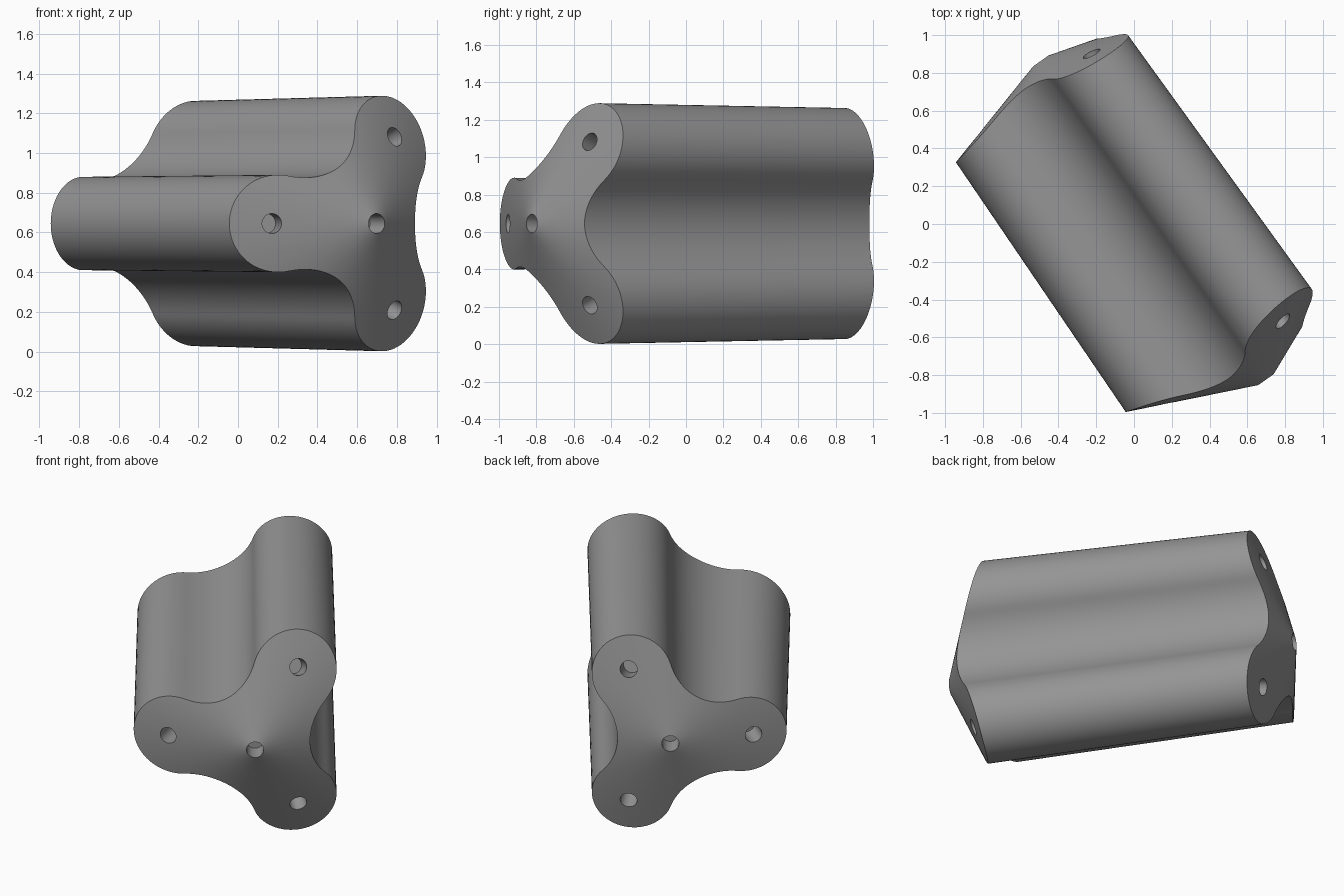
import bpy, bmesh, math
from mathutils import Vector, Matrix

cube = bpy.data.objects.get("Cube")
if cube:
    bpy.data.objects.remove(cube, do_unlink=True)

# Body frame: across, up, and along the slanted main axis
ALONG = Vector((0.577, -0.817, 0)).normalized()
ACROSS = Vector((0.817, 0.577, 0)).normalized()
UP = Vector((0, 0, 1))
CENTRE = ACROSS * 0.095 + UP * 0.645

LOBE_DIST, LOBE_R = 0.46, 0.245       # three rounded lobes
FILLET_DIST, FILLET_R = 0.664, 0.344  # hollows between them
HOLE_R, HOLE_DIST, HOLE_DEPTH = 0.05, 0.505, 0.15
# side, apex distance, cone slope, profile scale
ENDS = [(1, 1.098, 0.44, 1.0), (-1, 1.004, 0.285, 0.96)]


def place(across, up, along):
    return CENTRE + ACROSS * across + UP * up + ALONG * along


def arc(dist, direction, radius, start, end, steps):
    c = Vector((math.cos(direction), math.sin(direction))) * dist
    angles = [start + (end - start) * i / steps for i in range(steps)]
    return [c + Vector((math.cos(a), math.sin(a))) * radius for a in angles]


def trilobe():
    third = math.pi / 3
    fx = FILLET_DIST * math.cos(third) - LOBE_DIST
    fy = FILLET_DIST * math.sin(third)
    tangent = math.atan2(fy, fx)
    points = []
    for k in range(3):
        lobe = math.pi + 2 * third * k
        hollow = lobe + third
        points += arc(LOBE_DIST, lobe, LOBE_R, lobe - tangent, lobe + tangent, 40)
        points += arc(FILLET_DIST, hollow, FILLET_R,
                      lobe + tangent + math.pi, 2 * hollow - lobe - tangent + math.pi, 20)
    return points


def finish(bm, name):
    bmesh.ops.recalc_face_normals(bm, faces=bm.faces)
    mesh = bpy.data.meshes.new(name)
    bm.to_mesh(mesh)
    bm.free()
    obj = bpy.data.objects.new(name, mesh)
    bpy.context.collection.objects.link(obj)
    return obj


# Lobed body with a shallow cone on each end
bm = bmesh.new()
profile = trilobe()
rings = []
for side, apex, slope, scale in ENDS:
    ring = []
    for p in profile:
        q = p * scale
        ring.append(bm.verts.new(place(q.x, q.y, side * (apex - slope * q.length))))
    tip = bm.verts.new(place(0, 0, side * apex))
    for a, b in zip(ring, ring[1:] + ring[:1]):
        bm.faces.new((a, b, tip))
    rings.append(ring)
front, back = rings
for i in range(len(front)):
    bm.faces.new((front[i - 1], front[i], back[i], back[i - 1]))
body = finish(bm, "lobed_body")

# Drill holes: one in the middle and one per lobe, square to the end surface
bm = bmesh.new()


def add_drill(point, normal):
    turn = normal.to_track_quat('Z', 'Y').to_matrix().to_4x4()
    bmesh.ops.create_cone(bm, cap_ends=True, segments=32, radius1=HOLE_R,
                          radius2=HOLE_R, depth=2 * HOLE_DEPTH,
                          matrix=Matrix.Translation(point) @ turn)


for side, apex, slope, scale in ENDS:
    add_drill(place(0, 0, side * apex), ALONG * side)
    for k in range(3):
        a = math.pi + k * math.tau / 3
        radial = ACROSS * math.cos(a) + UP * math.sin(a)
        r = HOLE_DIST * scale
        point = CENTRE + radial * r + ALONG * side * (apex - slope * r)
        add_drill(point, (ALONG * side + radial * slope).normalized())
drills = finish(bm, "hole_cutter")
drills.hide_render = True

bpy.ops.object.select_all(action='DESELECT')
bpy.context.view_layer.objects.active = body
body.select_set(True)
cut = body.modifiers.new("holes", 'BOOLEAN')
cut.operation, cut.solver, cut.object = 'DIFFERENCE', 'EXACT', drills
bpy.ops.object.modifier_apply(modifier=cut.name)
bpy.data.objects.remove(drills, do_unlink=True)

# Plain grey finish
grey = bpy.data.materials.new("mid_grey")
grey.use_nodes = True
colour = (0.3, 0.3, 0.3, 1)
grey.diffuse_color = colour
grey.node_tree.nodes["Principled BSDF"].inputs["Base Color"].default_value = colour
body.data.materials.clear()
body.data.materials.append(grey)
bpy.ops.object.shade_smooth_by_angle(angle=math.radians(35))
